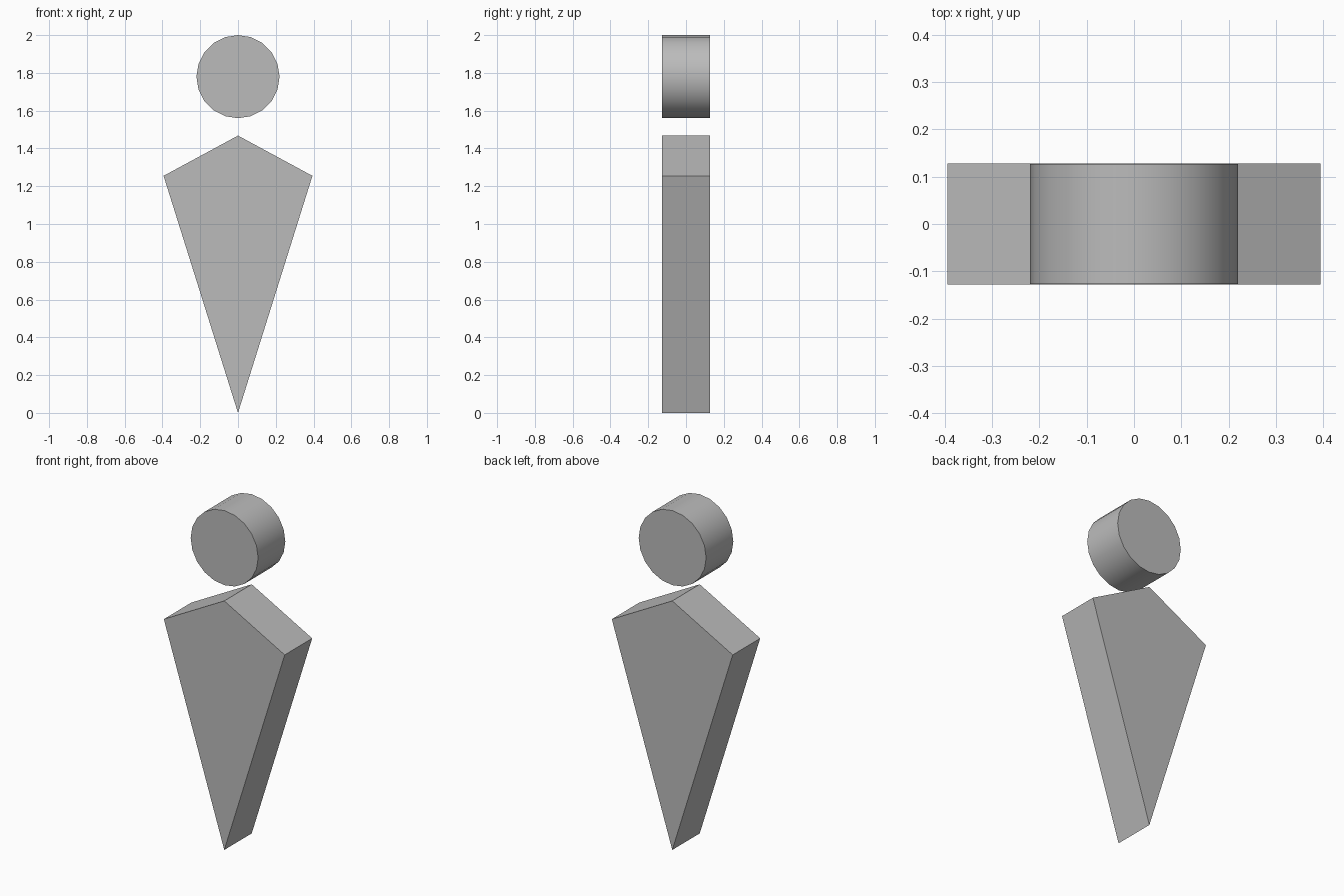
import bpy
import math

cube = bpy.data.objects.get("Cube")
if cube:
    bpy.data.objects.remove(cube, do_unlink=True)

# One plain grey for both parts
grey = bpy.data.materials.new("mid_grey")
grey.use_nodes = True
grey.diffuse_color = (0.5, 0.5, 0.5, 1)
grey.node_tree.nodes["Principled BSDF"].inputs["Base Color"].default_value = (0.5, 0.5, 0.5, 1)

# Body: kite outline extruded from front to back
HALF = 0.128
outline = [(0, 0), (0.394, 1.255), (0, 1.468), (-0.394, 1.255)]
n = len(outline)
verts = [(x, y, z) for y in (-HALF, HALF) for x, z in outline]
faces = [tuple(range(n)), tuple(reversed(range(n, 2 * n)))]
for i in range(n):
    j = (i + 1) % n
    faces.append((j, i, i + n, j + n))
mesh = bpy.data.meshes.new("body")
mesh.from_pydata(verts, [], faces)
mesh.materials.append(grey)
body = bpy.data.objects.new("body", mesh)
bpy.context.collection.objects.link(body)

# Head: short disc floating above the body, facing the front
bpy.ops.mesh.primitive_cylinder_add(vertices=20, radius=0.22, depth=0.253,
                                    location=(0, 0, 1.78),
                                    rotation=(math.pi / 2, 0, 0))
head = bpy.context.object
head.name = "head"
head.data.materials.append(grey)
bpy.ops.object.shade_smooth_by_angle(angle=math.radians(40))
